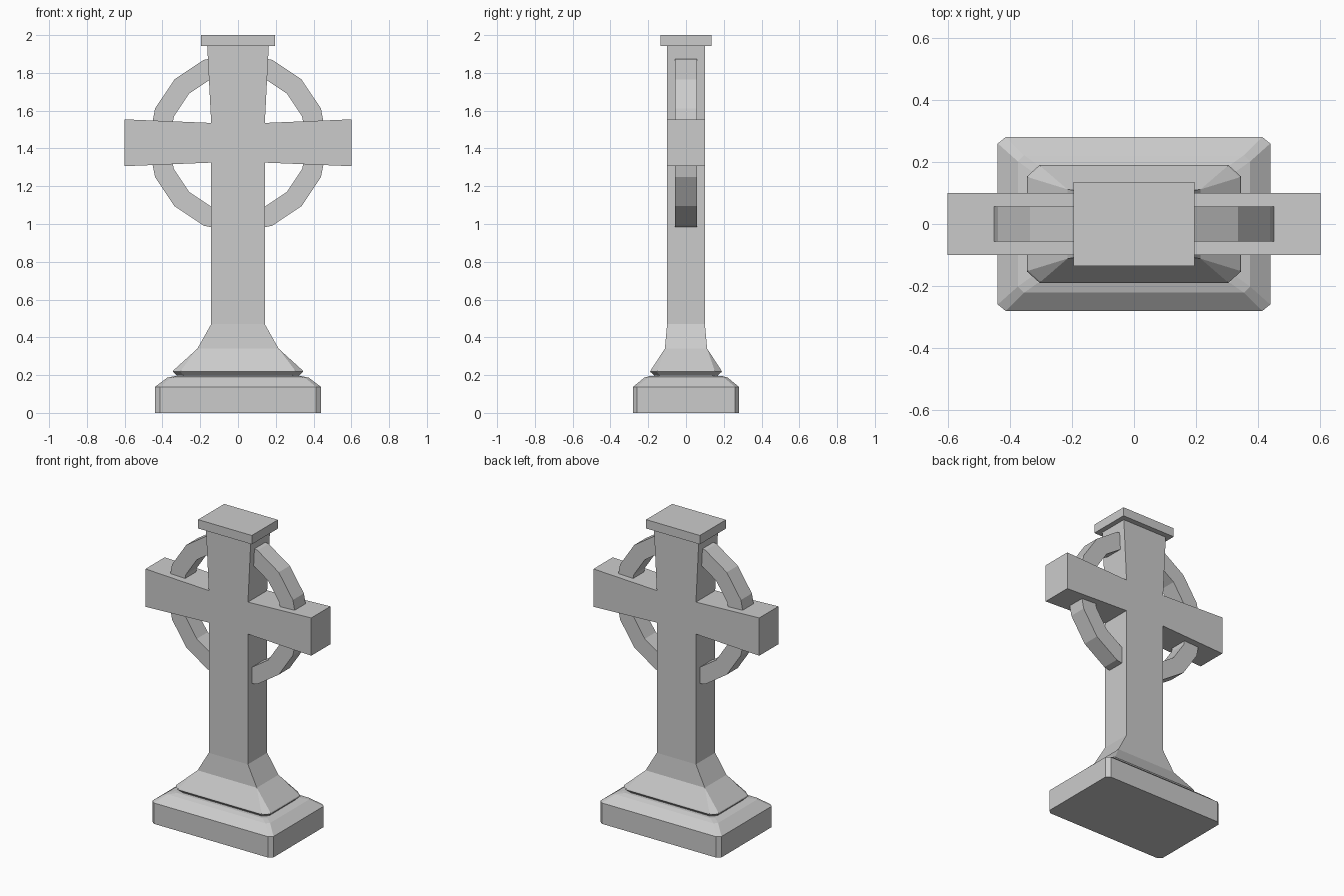
import bpy
import bmesh
from math import cos, sin, tau

cube = bpy.data.objects.get("Cube")
if cube:
    bpy.data.objects.remove(cube, do_unlink=True)

stone = bpy.data.materials.new("grey stone")
stone.use_nodes = True
colour = (0.6, 0.6, 0.6, 1)
stone.diffuse_color = colour
stone.node_tree.nodes["Principled BSDF"].inputs["Base Color"].default_value = colour


def finish(name, bm):
    bmesh.ops.remove_doubles(bm, verts=bm.verts, dist=0.0005)
    bmesh.ops.recalc_face_normals(bm, faces=bm.faces)
    mesh = bpy.data.meshes.new(name)
    bm.to_mesh(mesh)
    bm.free()
    mesh.materials.append(stone)
    obj = bpy.data.objects.new(name, mesh)
    bpy.context.collection.objects.link(obj)


def loft(name, sections):
    """Stack rectangles (z, half width, half depth, corner cut x, corner cut y)."""
    bm = bmesh.new()
    rings = []
    for z, w, d, cx, cy in sections:
        outline = []
        for sx, sy in ((1, 1), (-1, 1), (-1, -1), (1, -1)):
            pair = [(sx * w, sy * (d - cy), z), (sx * (w - cx), sy * d, z)]
            outline += pair if sx * sy > 0 else pair[::-1]
        rings.append([bm.verts.new(p) for p in outline])
    for low, high in zip(rings, rings[1:]):
        for i in range(8):
            j = (i + 1) % 8
            bm.faces.new((low[i], low[j], high[j], high[i]))
    bm.faces.new(rings[0][::-1])
    bm.faces.new(rings[-1])
    finish(name, bm)


# Stepped plinth with cut corners
loft("plinth", [
    (0, 0.44, 0.281, 0.026, 0.021),
    (0.137, 0.44, 0.281, 0.026, 0.021),
    (0.186, 0.375, 0.222, 0.02, 0.02),
    (0.196, 0.33, 0.19, 0.02, 0.02),
])

# Flared foot with an undercut lip
loft("flared_foot", [
    (0.19, 0.322, 0.165, 0.035, 0.03),
    (0.2, 0.325, 0.17, 0.035, 0.03),
    (0.218, 0.345, 0.19, 0.04, 0.036),
    (0.225, 0.342, 0.187, 0.04, 0.036),
    (0.34, 0.215, 0.112, 0, 0),
    (0.47, 0.142, 0.1, 0, 0),
])

# Shaft and flared arms, one outline mirrored and extruded
half = [(0.142, 0.47), (0.142, 1.325), (0.602, 1.306),
        (0.602, 1.554), (0.142, 1.535), (0.163, 1.945)]
bm = bmesh.new()
outline = half + [(-x, z) for x, z in reversed(half)]
front = bm.faces.new([bm.verts.new((x, -0.1, z)) for x, z in outline])
back = bmesh.ops.extrude_face_region(bm, geom=[front])["geom"]
bmesh.ops.translate(bm, vec=(0, 0.2, 0),
                    verts=[v for v in back if isinstance(v, bmesh.types.BMVert)])
# Restore the front cap if the extrusion consumed it
bmesh.ops.holes_fill(bm, edges=[e for e in bm.edges if e.is_boundary], sides=0)
finish("cross", bm)

# Sixteen-sided ring around the crossing
bm = bmesh.new()
SIDES = 16
loops = []
for i in range(SIDES):
    a = tau * i / SIDES
    loops.append([bm.verts.new((r * cos(a), y, 1.43 + r * sin(a)))
                  for r, y in ((0.475, -0.057), (0.475, 0.057),
                               (0.367, 0.057), (0.367, -0.057))])
for i in range(SIDES):
    a, b = loops[i], loops[(i + 1) % SIDES]
    for k in range(4):
        m = (k + 1) % 4
        bm.faces.new((a[k], a[m], b[m], b[k]))
finish("ring", bm)

# Square cap slab
loft("cap", [(1.942, 0.195, 0.135, 0, 0), (2, 0.195, 0.135, 0, 0)])
